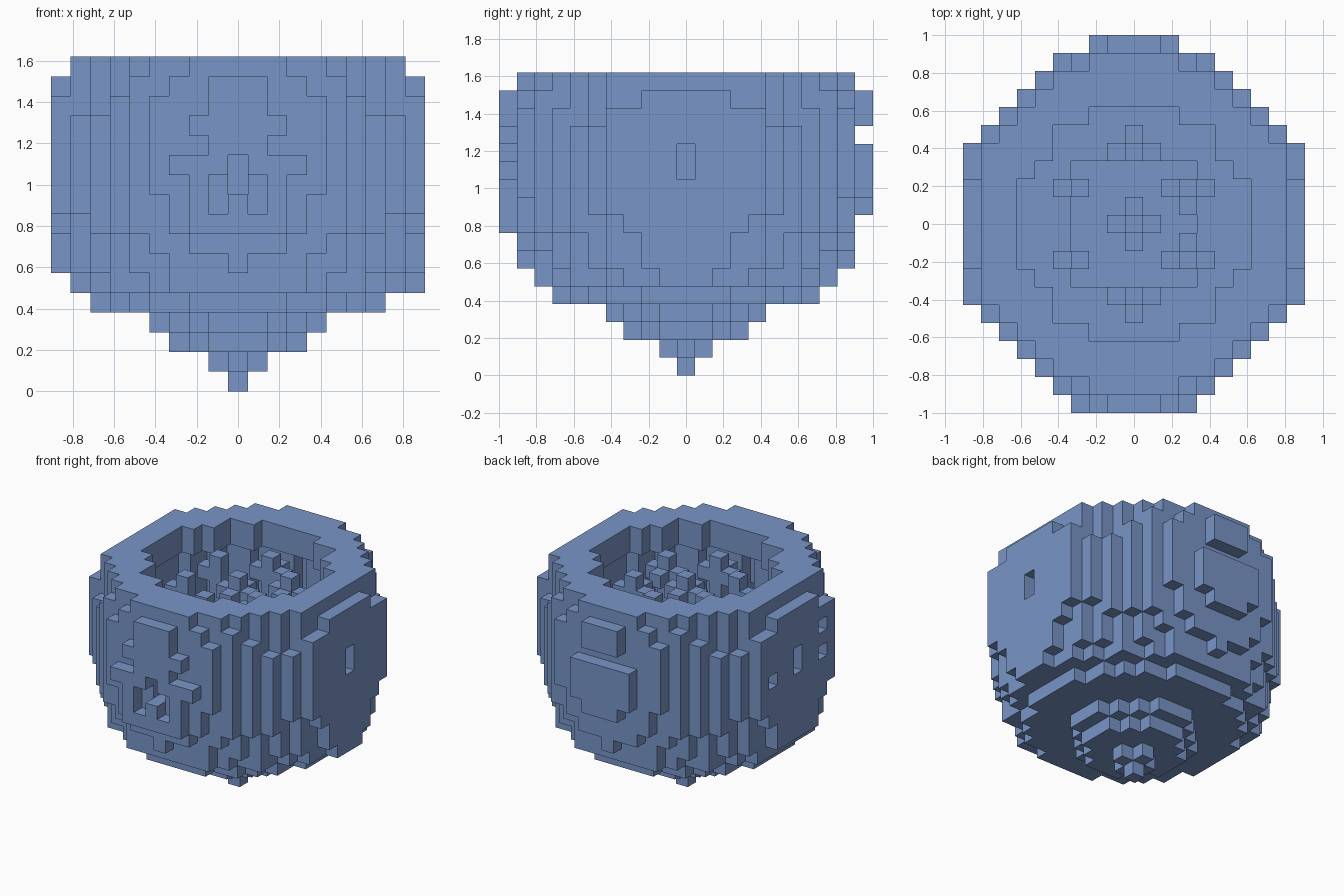
import bpy
import bmesh
from mathutils import Vector

cube = bpy.data.objects.get("Cube")
if cube:
    bpy.data.objects.remove(cube, do_unlink=True)

V = 2 / 21  # edge length of one block

blue = bpy.data.materials.new("soft_blue")
blue.use_nodes = True
colour = (0.19, 0.3, 0.57, 1)
blue.diffuse_color = colour
blue.node_tree.nodes["Principled BSDF"].inputs["Base Color"].default_value = colour


def box(x0, x1, y0, y1, z0, z1):
    """All block cells in an inclusive range."""
    return {(x, y, z) for x in range(x0, x1 + 1)
            for y in range(y0, y1 + 1) for z in range(z0, z1 + 1)}


def block_object(name, cells):
    """Skin a set of cells with only its exposed faces."""
    bm = bmesh.new()
    corners = {}

    def corner(p):
        key = tuple(round(c * 2) for c in p)
        if key not in corners:
            corners[key] = bm.verts.new((p[0] * V, p[1] * V, (p[2] + 0.5) * V))
        return corners[key]

    for cell in sorted(cells):
        for axis in range(3):
            for sign in (-1, 1):
                n = Vector((0, 0, 0))
                n[axis] = sign
                centre = Vector(cell)
                if tuple(int(c) for c in centre + n) in cells:
                    continue
                u = Vector((0, 0, 0))
                u[(axis + 1) % 3] = 0.5
                w = n.cross(u)
                mid = centre + n * 0.5
                bm.faces.new([corner(mid + a * u + b * w)
                              for a, b in ((-1, -1), (1, -1), (1, 1), (-1, 1))])
    bmesh.ops.dissolve_limit(bm, angle_limit=0.01, verts=bm.verts[:], edges=bm.edges[:])
    mesh = bpy.data.meshes.new(name)
    bm.to_mesh(mesh)
    bm.free()
    mesh.materials.append(blue)
    obj = bpy.data.objects.new(name, mesh)
    bpy.context.collection.objects.link(obj)
    return obj


# Bowl: squared outer radius of each layer, and the ends of the outer ridges
outer = [0, 1, 10, 17, 53, 73, 85, 90, 97, 97, 97, 97, 97, 97, 97, 90, 85]
ridge_tops = {(5, 8): 15, (8, 5): 13, (6, 7): 14, (7, 6): 13, (9, 3): 14}
ridge_bottoms = {(4, 9): 10, (3, 9): 8, (2, 9): 7, (1, 9): 7, (5, 8): 8, (4, 8): 7,
                 (6, 7): 8, (7, 6): 8, (8, 5): 9, (9, 4): 9, (9, 3): 8}
# Hollow: half widths of the rim opening by row, and squared radius below the rim
opening = [6, 6, 6, 5, 4, 4, 2]
hollow = {6: 45, 7: 56}


def in_hollow(x, y, z):
    if z < 5:
        return False
    if z == 5:
        return max(abs(x), abs(y)) <= 3
    if z >= 15:
        return abs(y) < len(opening) and abs(x) <= opening[abs(y)]
    return x * x + y * y <= hollow.get(z, 64)


def in_bowl(x, y, z):
    ridge = (abs(x), abs(y))
    if x * x + y * y > outer[z] or (z == 16 and abs(x) > 8):
        return False
    if not ridge_bottoms.get(ridge, 0) <= z <= ridge_tops.get(ridge, 16):
        return False
    return not in_hollow(x, y, z)


bowl = {c for c in box(-9, 9, -9, 9, 0, 16) if in_bowl(*c)}
bowl |= box(9, 9, -1, 1, 5, 5)

# Small side windows and the slot above the tooth
for x in (-9, 9):
    bowl -= box(x, x, 0, 0, 11, 12)
bowl -= {(-9, -3, 13), (-9, -3, 11), (-9, 3, 11)}
bowl -= box(0, 0, -9, -9, 10, 11)
block_object("bowl", bowl)

# Front relief: brow block, bars and open mouth with a tooth
front = box(-1, 1, -10, -10, 12, 15) | box(-2, 2, -10, -10, 13, 13)
front |= box(-3, 3, -10, -10, 11, 11) | box(-2, 2, -10, -10, 8, 10)
front -= box(-1, 1, -10, -10, 9, 10) | {(0, -10, 11)}
front |= {(0, -10, 9)}
block_object("front_relief", front)

# Back relief: upper block above a tapering slab
block_object("back_upper_block", box(-1, 1, 10, 10, 14, 15))
block_object("back_slab", box(-2, 2, 10, 10, 10, 12) | box(-1, 1, 10, 10, 9, 9))

# Inner columns with cross-shaped arms
block_object("centre_column", box(0, 0, 0, 0, 5, 15)
             | box(-1, 1, 0, 0, 14, 14) | box(0, 0, -1, 1, 14, 14))
for side, label in ((-1, "front"), (1, "back")):
    y, y2 = 4 * side, 2 * side
    block_object(label + "_column", box(0, 0, y, y, 6, 15)
                 | box(-1, 1, y, y, 14, 14) | {(0, y + side, 14)})
    block_object(label + "_right_column", box(-3, -3, y2, y2, 5, 15) | {(-4, y2, 14)})
    block_object(label + "_left_column", box(3, 3, y2, y2, 5, 15)
                 | box(2, 4, y2, y2, 14, 14) | {(3, side, 14)})
